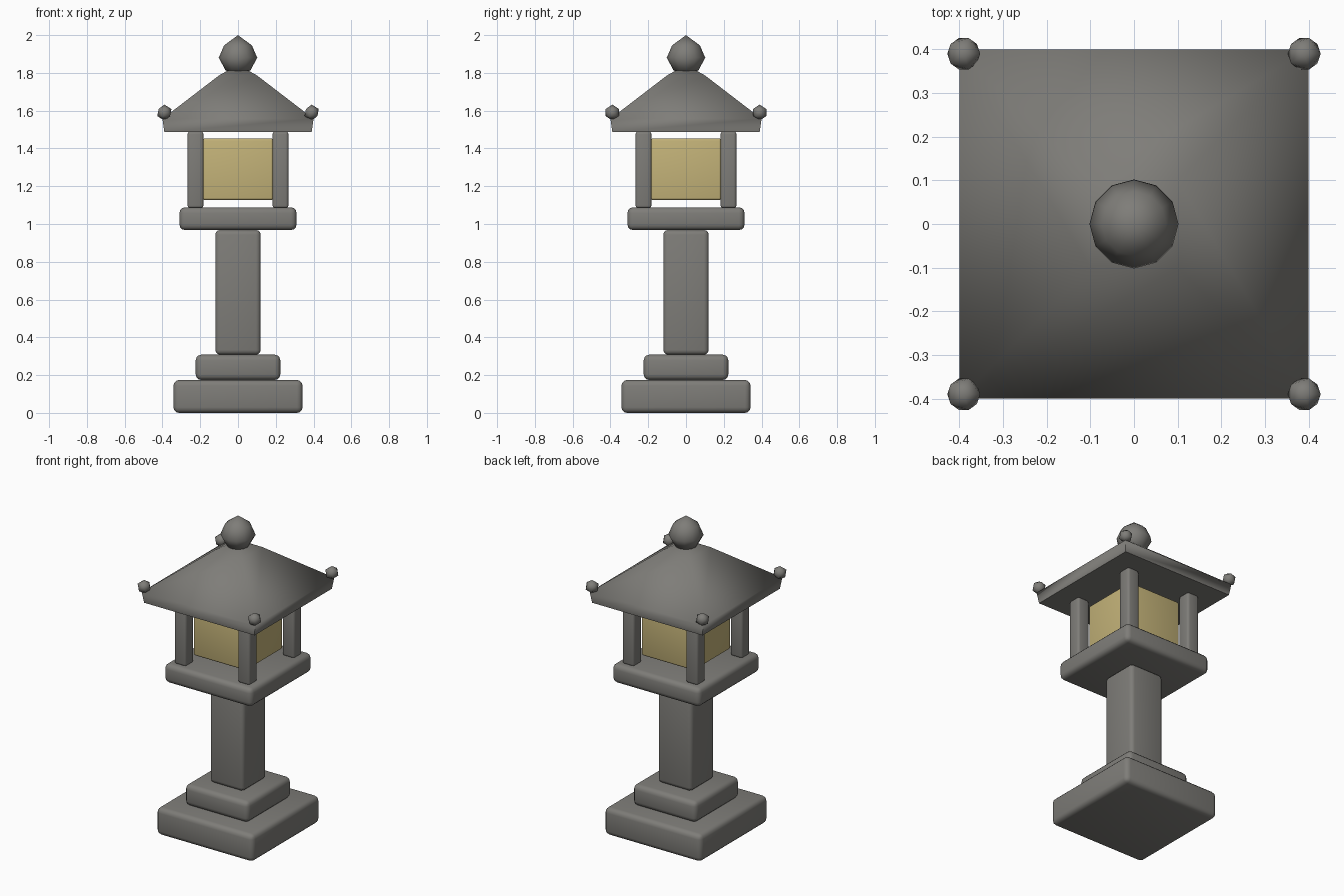
import bpy, bmesh
from math import cos, sin, pi, radians

if "Cube" in bpy.data.objects:
    bpy.data.objects.remove(bpy.data.objects["Cube"])


def paint(name, rgb):
    mat = bpy.data.materials.new(name)
    mat.diffuse_color = (*rgb, 1)
    mat.use_nodes = True
    mat.node_tree.nodes["Principled BSDF"].inputs["Base Color"].default_value = mat.diffuse_color
    return mat


stone = paint("dark_stone", (0.21, 0.205, 0.19))
glow = paint("lamp_glow", (0.55, 0.45, 0.19))


def finish(bm, name, angle=40, mat=stone):
    bmesh.ops.recalc_face_normals(bm, faces=bm.faces)
    me = bpy.data.meshes.new(name)
    bm.to_mesh(me)
    bm.free()
    me.materials.append(mat)
    ob = bpy.data.objects.new(name, me)
    bpy.context.collection.objects.link(ob)
    bpy.ops.object.select_all(action='DESELECT')
    ob.select_set(True)
    bpy.context.view_layer.objects.active = ob
    bpy.ops.object.shade_smooth_by_angle(angle=radians(angle))
    return ob


def block(name, half, z0, z1, bevel, x=0, y=0, mat=stone):
    """Square bevelled block between two heights."""
    bm = bmesh.new()
    bmesh.ops.create_cube(bm, size=1)
    for v in bm.verts:
        v.co = (x + v.co.x * 2 * half, y + v.co.y * 2 * half,
                (z0 + z1) / 2 + v.co.z * (z1 - z0))
    bmesh.ops.bevel(bm, geom=bm.edges[:], offset=bevel, segments=3,
                    profile=0.5, affect='EDGES')
    return finish(bm, name, 40, mat)


def loft(name, profile, sides, turn, scale, angle):
    """Stack regular polygon rings given as (radius, z)."""
    bm = bmesh.new()
    rings = [[bm.verts.new((r * scale * cos(turn + 2 * pi * i / sides),
                            r * scale * sin(turn + 2 * pi * i / sides), z))
              for i in range(sides)] for r, z in profile]
    for a, b in zip(rings, rings[1:]):
        for i in range(sides):
            j = (i + 1) % sides
            bm.faces.new((a[i], a[j], b[j], b[i]))
    bm.faces.new(rings[0])
    bm.faces.new(rings[-1])
    bmesh.ops.remove_doubles(bm, verts=bm.verts, dist=0.0005)
    return finish(bm, name, angle)


# stacked stone body
block("base", 0.342, 0.0, 0.174, 0.03)
block("step", 0.224, 0.174, 0.308, 0.03)
block("column", 0.12, 0.308, 0.968, 0.025)
block("platform", 0.31, 0.968, 1.088, 0.03)

# glowing lamp box
block("lamp_box", 0.186, 1.127, 1.453, 0.012, mat=glow)

# corner pillars and roof knobs
for sx in (-1, 1):
    for sy in (-1, 1):
        tag = ("left" if sx < 0 else "right") + ("_front" if sy < 0 else "_back")
        block("pillar_" + tag, 0.042, 1.083, 1.49, 0.015, sx * 0.225, sy * 0.225)
        bm = bmesh.new()
        bmesh.ops.create_icosphere(bm, subdivisions=1, radius=0.042)
        bmesh.ops.translate(bm, verts=bm.verts, vec=(sx * 0.39, sy * 0.39, 1.59))
        finish(bm, "roof_knob_" + tag, 60)

# square hipped roof, smooth over the hips
loft("roof", [(0.39, 1.487), (0.40, 1.557), (0.10, 1.787), (0.055, 1.812)],
     4, pi / 4, 2 ** 0.5, 75)

# twelve-sided pointed finial
loft("finial", [(0.0001, 1.80), (0.065, 1.812), (0.102, 1.88), (0.074, 1.945), (0.0001, 2.0)],
     12, 0, 1, 60)
